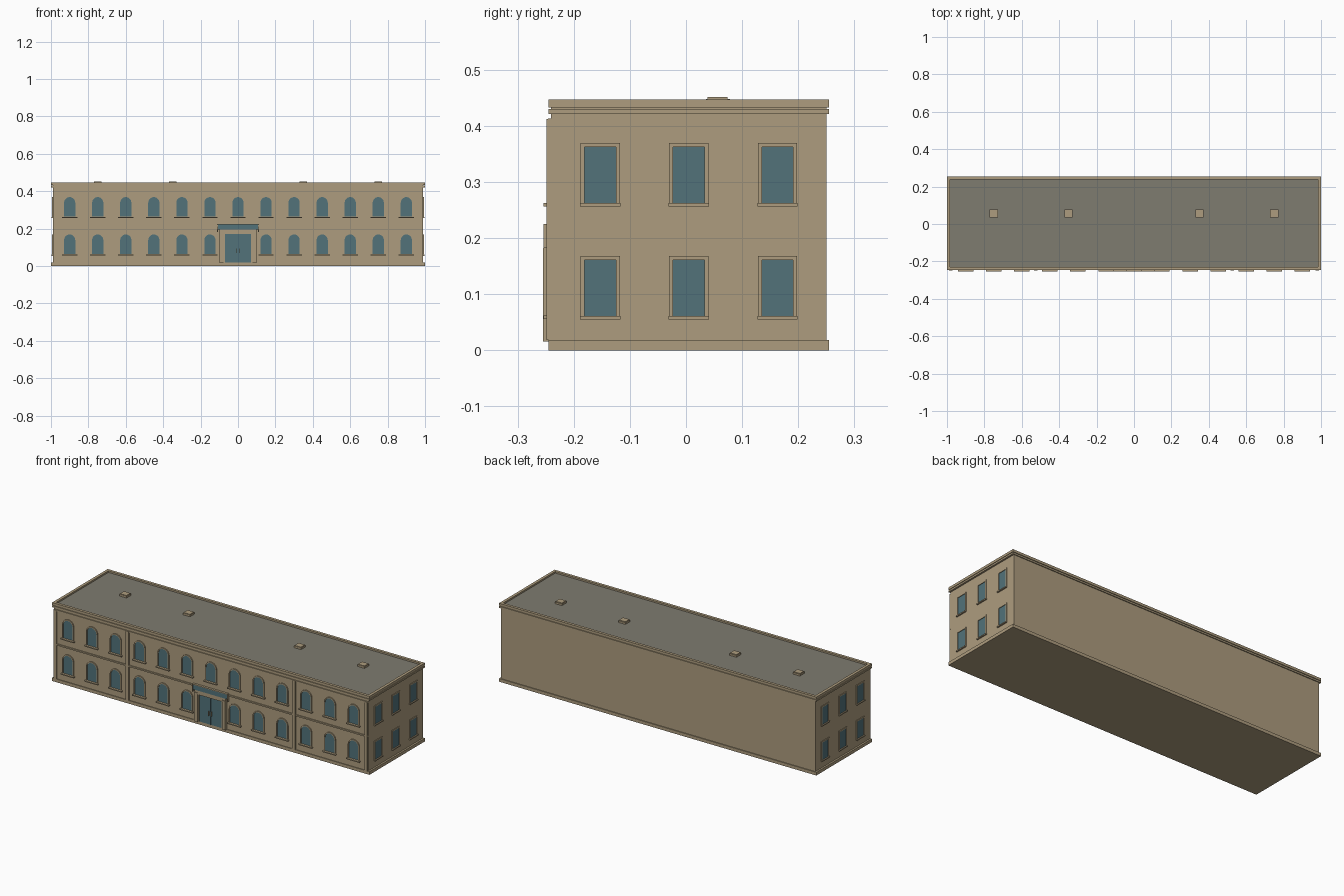
import bpy, bmesh, math

if "Cube" in bpy.data.objects:
    bpy.data.objects.remove(bpy.data.objects["Cube"])


def material(name, rgb):
    m = bpy.data.materials.new(name)
    m.use_nodes = True
    m.diffuse_color = (*rgb, 1)
    m.node_tree.nodes["Principled BSDF"].inputs["Base Color"].default_value = (*rgb, 1)
    return m


STONE = material("tan stone", (0.42, 0.335, 0.21))
GLASS = material("blue glass", (0.085, 0.17, 0.195))
ROOF = material("grey roof", (0.21, 0.2, 0.16))


def finish(name, bm, mat):
    bmesh.ops.recalc_face_normals(bm, faces=bm.faces)
    mesh = bpy.data.meshes.new(name)
    bm.to_mesh(mesh)
    bm.free()
    mesh.materials.append(mat)
    ob = bpy.data.objects.new(name, mesh)
    bpy.context.collection.objects.link(ob)
    return ob


def box(name, x, y, z, mat=STONE):
    """Box from (min, max) pairs."""
    bm = bmesh.new()
    bmesh.ops.create_cube(bm, size=1)
    for v in bm.verts:
        v.co = [r[0] if c < 0 else r[1] for c, r in zip(v.co, (x, y, z))]
    return finish(name, bm, mat)


def ring(name, hx, y, z, t):
    """Rectangular rim around the building with wall thickness t."""
    bm = bmesh.new()
    corners = [(-1, 0), (1, 0), (1, 1), (-1, 1)]
    loops = []
    for inset in (0, t):
        for h in z:
            loops.append([bm.verts.new((s * (hx - inset),
                         y[1] - inset if k else y[0] + inset, h)) for s, k in corners])
    outer_low, outer_top, inner_low, inner_top = loops
    for a, b in ((outer_low, outer_top), (outer_top, inner_top),
                 (inner_top, inner_low), (inner_low, outer_low)):
        for i in range(4):
            j = (i + 1) % 4
            bm.faces.new((a[i], a[j], b[j], b[i]))
    return finish(name, bm, STONE)


def arch_points(x, z, half, height, steps=10):
    """Outline of a round-headed opening, starting at the lower right."""
    spring = z + height - half
    arc = [(x + half * math.cos(math.pi * i / steps),
            spring + half * math.sin(math.pi * i / steps)) for i in range(steps + 1)]
    return [(x + half, z)] + arc + [(x - half, z)]


def arch_plate(name, x, z, half, height, y, depth, mat):
    bm = bmesh.new()
    f = bm.faces.new([bm.verts.new((px, y, pz)) for px, pz in arch_points(x, z, half, height)])
    ext = bmesh.ops.extrude_face_region(bm, geom=[f])
    for v in ext["geom"]:
        if isinstance(v, bmesh.types.BMVert):
            v.co.y += depth
    return finish(name, bm, mat)


def arch_trim(name, x, z, half, height, width, y, depth):
    """Raised band following an arched opening."""
    bm = bmesh.new()
    inner = arch_points(x, z, half, height)
    outer = arch_points(x, z, half + width, height + width)
    rows = [[bm.verts.new((px, yy, pz)) for px, pz in pts]
            for pts, yy in ((inner, y + depth), (inner, y), (outer, y), (outer, y + depth))]
    for a, b in zip(rows, rows[1:]):
        for i in range(len(a) - 1):
            bm.faces.new((a[i], a[i + 1], b[i + 1], b[i]))
    return finish(name, bm, STONE)


# Main mass, plinth, cornice and roof
FRONT, BACK, SIDE = -0.241, 0.25, 0.99
EAVES = (-0.245, 0.255)
box("walls", (-SIDE, SIDE), (FRONT, BACK), (0.0, 0.434))
box("plinth", (-1, 1), EAVES, (0, 0.018))
ring("lower_cornice", 1, EAVES, (0.421, 0.43), 0.02)
ring("parapet", 1, EAVES, (0.433, 0.447), 0.016)
box("roof", (-0.985, 0.985), (-0.23, 0.24), (0.43, 0.438), ROOF)

# Roof vents
for x in (-0.75, -0.35, 0.35, 0.75):
    box("roof_vent", (x - 0.022, x + 0.022), (0.036, 0.078), (0.437, 0.448))
    box("roof_vent_cap", (x - 0.02, x + 0.02), (0.038, 0.074), (0.448, 0.451))

# Front pilasters and bands
for x in (-0.98, -0.525, 0.525, 0.98):
    box("pilaster", (x - 0.009, x + 0.009), (-0.249, FRONT), (0.018, 0.412))
box("upper_band", (-SIDE, SIDE), (-0.246, FRONT), (0.405, 0.413))
for s in (-1, 1):
    box("middle_band", sorted((s * 0.11, s * SIDE)), (-0.247, FRONT), (0.211, 0.219))

# Front arched windows
for floor in (0, 1):
    z = 0.064 + floor * 0.2
    for i in range(-6, 7):
        if floor == 0 and i == 0:
            continue
        x = i * 0.15
        arch_plate("front_window", x, z, 0.03, 0.105, -0.243, 0.004, GLASS)
        arch_trim("front_window_trim", x, z, 0.03, 0.105, 0.006, -0.247, 0.006)
        box("front_sill", (x - 0.041, x + 0.041), (-0.254, FRONT), (z - 0.008, z - 0.002))

# Side windows
for s in (-1, 1):
    def side(name, depth, y, z, mat=STONE):
        box(name, sorted((s * 0.985, s * (SIDE + depth))), y, z, mat)

    for z in (0.061, 0.262):
        for y in (-0.153, 0.005, 0.163):
            a, b = y - 0.028, y + 0.028
            side("side_window", 0.001, (a, b), (z, z + 0.1), GLASS)
            for lo, hi in ((a - 0.007, a), (b, b + 0.007)):
                side("side_jamb", 0.004, (lo, hi), (z, z + 0.1))
            side("side_lintel", 0.004, (a - 0.007, b + 0.007), (z + 0.1, z + 0.107))
            side("side_sill", 0.008, (a - 0.008, b + 0.008), (z - 0.006, z))

# Entrance: glass doors, stone surround and canopy
box("door_glass", (-0.07, 0.07), (-0.246, FRONT), (0.018, 0.172), GLASS)
box("door_mullion", (-0.0015, 0.0015), (-0.248, FRONT), (0.018, 0.172), GLASS)
for s in (-1, 1):
    box("door_jamb", sorted((s * 0.07, s * 0.078)), (-0.249, FRONT), (0.018, 0.18))
    box("door_column", sorted((s * 0.078, s * 0.098)), (-0.255, FRONT), (0.016, 0.182))
    box("door_handle", sorted((s * 0.006, s * 0.009)), (-0.255, FRONT), (0.07, 0.095))
box("door_lintel", (-0.098, 0.098), (-0.252, FRONT), (0.172, 0.195))
box("canopy", (-0.11, 0.11), (-0.253, FRONT), (0.195, 0.221), GLASS)
box("canopy_cap", (-0.112, 0.112), (-0.254, FRONT), (0.221, 0.225))
for s in (-1, 1):
    box("canopy_end", sorted((s * 0.108, s * 0.113)), (-0.254, FRONT), (0.182, 0.221))
